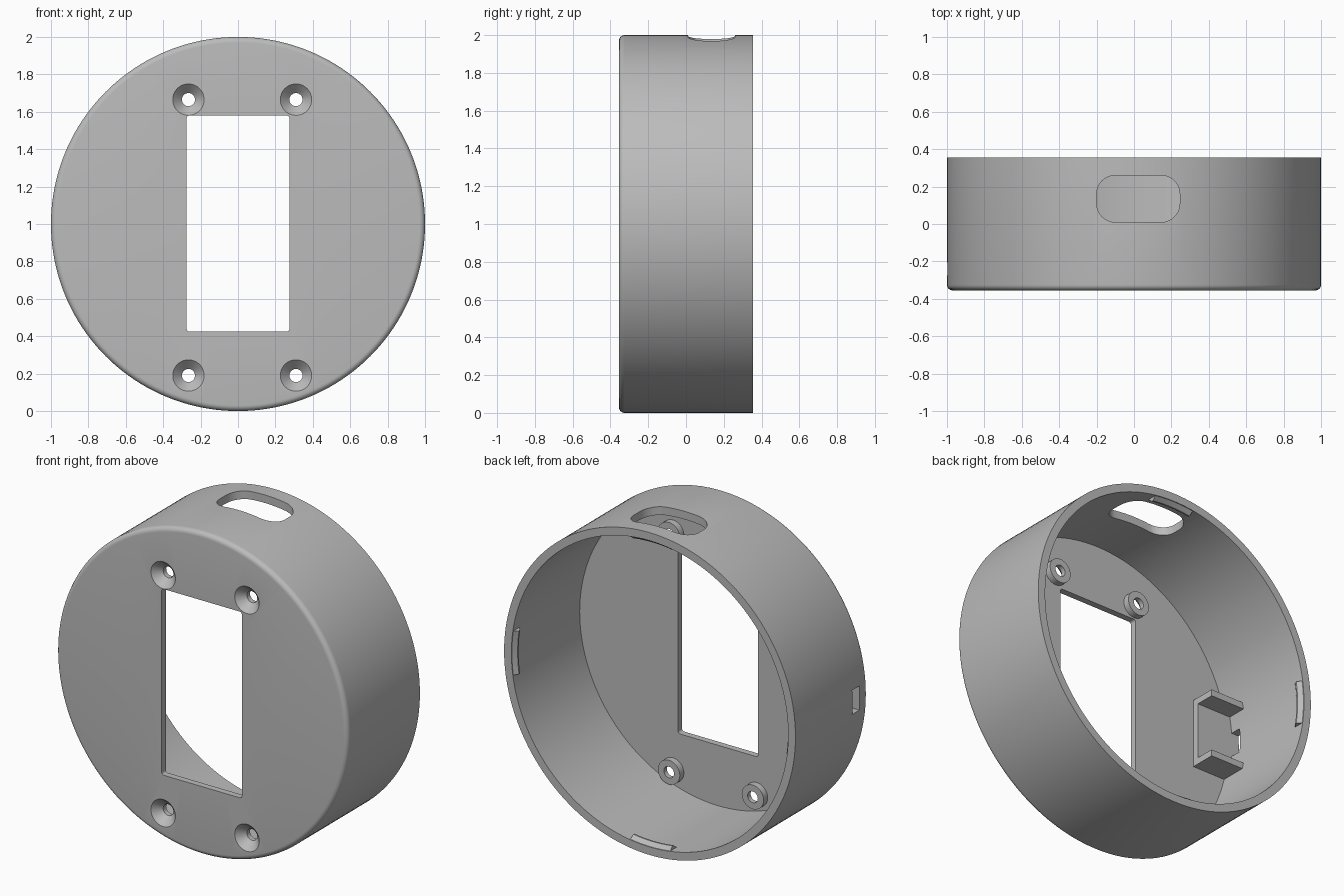
import bpy, bmesh
from math import sin, cos, pi, tau
from mathutils import Vector

if "Cube" in bpy.data.objects:
    bpy.data.objects.remove(bpy.data.objects["Cube"])

R, INNER = 1.0, 0.95
FRONT, FLOOR, BACK = -0.355, -0.315, 0.355
AXIS_Z = 1.0

grey = bpy.data.materials.new("plain_grey")
grey.use_nodes = True
grey.diffuse_color = (0.5, 0.5, 0.5, 1)
grey.node_tree.nodes["Principled BSDF"].inputs["Base Color"].default_value = (0.5, 0.5, 0.5, 1)


def finish(name, bm):
    bmesh.ops.remove_doubles(bm, verts=bm.verts, dist=1e-5)
    bmesh.ops.recalc_face_normals(bm, faces=bm.faces)
    mesh = bpy.data.meshes.new(name)
    bm.to_mesh(mesh)
    bm.free()
    mesh.materials.append(grey)
    obj = bpy.data.objects.new(name, mesh)
    bpy.context.collection.objects.link(obj)
    return obj


def lathe(name, profile, centre=(0, AXIS_Z), n=48, start=0, sweep=tau, closed=False):
    """Turn (radius, y) points about an axis parallel to y."""
    bm = bmesh.new()
    full = sweep == tau
    rings = []
    for i in range(n if full else n + 1):
        a = start + sweep * i / n
        rings.append([bm.verts.new((centre[0] + r * cos(a), y, centre[1] + r * sin(a)))
                      for r, y in profile])
    pairs = list(zip(rings, rings[1:] + rings[:1] if full else rings[1:]))
    m = len(profile)
    for p, q in pairs:
        for j in range(m if closed else m - 1):
            k = (j + 1) % m
            bm.faces.new((p[j], p[k], q[k], q[j]))
    if not full:
        bm.faces.new(rings[0])
        bm.faces.new(rings[-1])
    return finish(name, bm)


def rounded_prism(name, u, v, depth, r, upright):
    """Rounded rectangle, extruded along z when upright, otherwise along y."""
    bm = bmesh.new()
    corners = [(u[1] - r, v[1] - r), (u[0] + r, v[1] - r),
               (u[0] + r, v[0] + r), (u[1] - r, v[0] + r)]
    verts = []
    for i, (cu, cv) in enumerate(corners):
        for k in range(9):
            a = (i + k / 8) * pi / 2
            pu, pv = cu + r * cos(a), cv + r * sin(a)
            verts.append(bm.verts.new((pu, pv, depth[0]) if upright else (pu, depth[0], pv)))
    face = bm.faces.new(verts)
    out = bmesh.ops.extrude_face_region(bm, geom=[face])
    step = depth[1] - depth[0]
    bmesh.ops.translate(bm, vec=(0, 0, step) if upright else (0, step, 0),
                        verts=[g for g in out["geom"] if isinstance(g, bmesh.types.BMVert)])
    return finish(name, bm)


def box(name, x, y, z):
    bm = bmesh.new()
    bmesh.ops.create_cube(bm, size=1)
    for vert in bm.verts:
        vert.co = Vector([(lo + hi) / 2 + c * (hi - lo)
                          for c, (lo, hi) in zip(vert.co, (x, y, z))])
    return finish(name, bm)


def cut(target, cutter):
    mod = target.modifiers.new("cut", "BOOLEAN")
    mod.operation, mod.solver, mod.object = "DIFFERENCE", "EXACT", cutter
    bpy.context.view_layer.objects.active = target
    bpy.ops.object.modifier_apply(modifier=mod.name)
    bpy.data.objects.remove(cutter)


# Round cup: flat front plate, filleted front edge, thin wall, open back
f = 0.03
fillet = [(R - f + f * sin(k * pi / 12), FRONT + f - f * cos(k * pi / 12)) for k in range(7)]
housing = lathe("housing", [(0, FRONT)] + fillet +
                [(R, BACK), (INNER, BACK), (INNER, FLOOR), (0, FLOOR)], n=160)

# Openings: front window, top slot, side port
cut(housing, rounded_prism("window_cutter", (-0.275, 0.275), (0.425, 1.58), (-0.5, -0.2), 0.015, False))
cut(housing, rounded_prism("slot_cutter", (-0.2, 0.245), (0.01, 0.26), (1.7, 2.2), 0.1, True))
cut(housing, box("port_cutter", (-1.2, -0.8), (-0.275, -0.205), (0.925, 1.075)))

# Countersunk screw holes with raised bosses inside
parts = [housing]
HOLE, NECK, TOP = 0.035, -0.305, -0.275
for side, x in (("right", -0.265), ("left", 0.31)):
    for level, z in (("lower", 0.19), ("upper", 1.665)):
        cut(housing, lathe("screw_cutter", [(0, -0.4), (0.128, -0.4), (HOLE, NECK),
                                            (HOLE, -0.2), (0, -0.2)], (x, z)))
        parts.append(lathe(f"{level}_{side}_boss",
                           [(0.075, FLOOR - 0.005), (0.075, TOP), (HOLE, TOP), (HOLE, NECK),
                            (0.05, FLOOR - 0.005)], (x, z), closed=True))

# Snap ridges inside the open rim
for i, place in enumerate(("left", "top", "right", "bottom")):
    parts.append(lathe(f"{place}_snap_ridge",
                       [(INNER + 0.01, 0.29), (INNER, 0.29), (INNER - 0.022, 0.315),
                        (INNER - 0.022, 0.325), (INNER, 0.35), (INNER + 0.01, 0.35)],
                       n=12, start=i * pi / 2 - 0.145, sweep=0.29, closed=True))

# Socket holder behind the side port
box("socket_pad", (-0.96, -0.7), (FLOOR - 0.005, -0.275), (0.785, 1.215))
for name, z in (("lower", 0.785), ("upper", 1.175)):
    box(f"socket_{name}_wall", (-0.945, -0.7), (FLOOR - 0.005, -0.155), (z, z + 0.04))

# Smooth curved surfaces, crisp edges
bpy.ops.object.select_all(action="DESELECT")
for obj in parts:
    obj.select_set(True)
bpy.context.view_layer.objects.active = housing
bpy.ops.object.shade_smooth_by_angle(angle=pi / 6)
